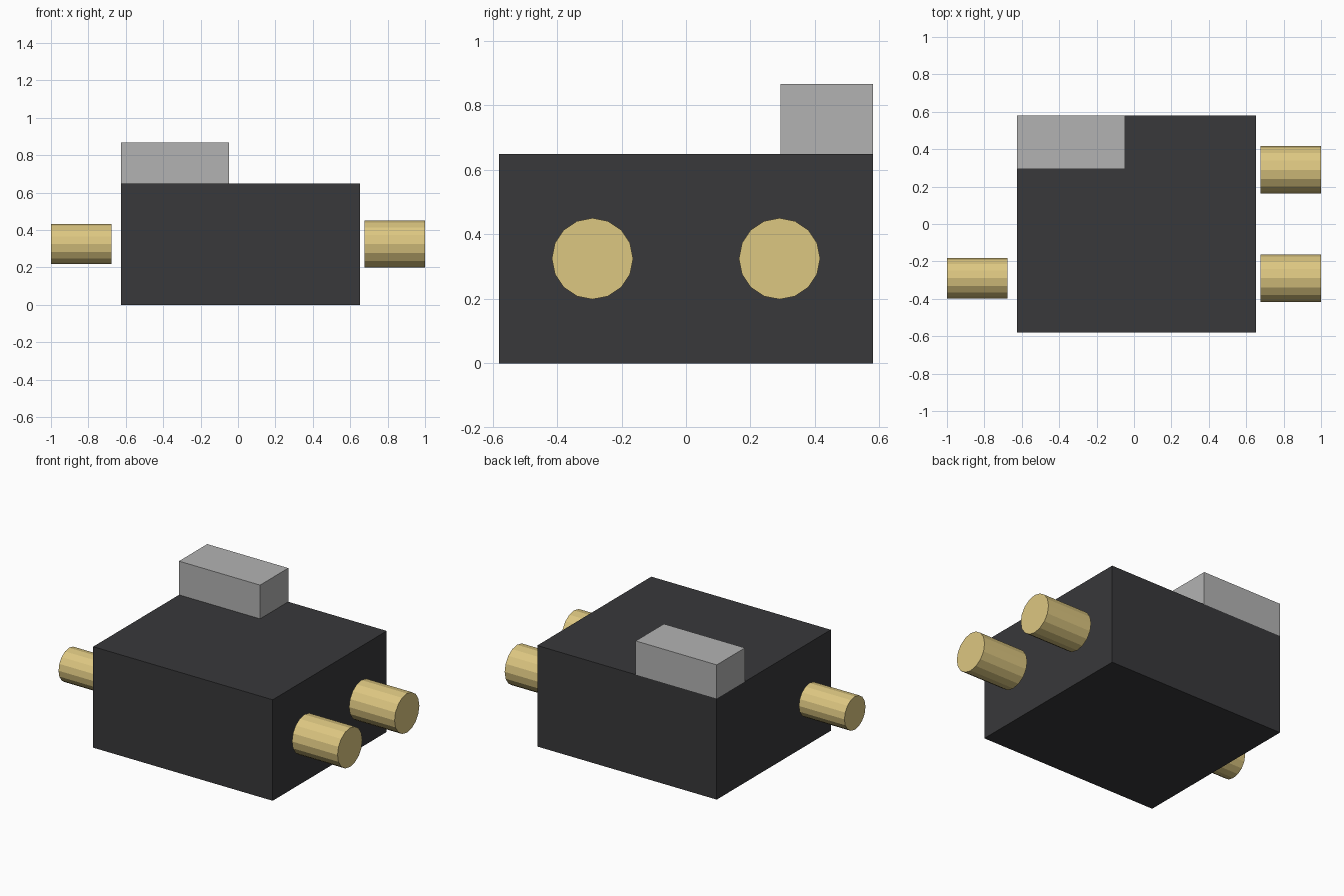
import bpy
import math

if "Cube" in bpy.data.objects:
    bpy.data.objects.remove(bpy.data.objects["Cube"])


def material(name, color):
    mat = bpy.data.materials.new(name)
    mat.diffuse_color = color
    mat.use_nodes = True
    mat.node_tree.nodes["Principled BSDF"].inputs["Base Color"].default_value = mat.diffuse_color
    return mat


def box(name, lo, hi, mat):
    centre = [(a + b) / 2 for a, b in zip(lo, hi)]
    bpy.ops.mesh.primitive_cube_add(size=1, location=centre)
    ob = bpy.context.object
    ob.name = name
    ob.scale = [b - a for a, b in zip(lo, hi)]
    bpy.ops.object.transform_apply(location=False, rotation=False, scale=True)
    ob.data.materials.append(mat)


def connector(name, x0, x1, y, radius, mat):
    bpy.ops.mesh.primitive_cylinder_add(
        vertices=16, radius=radius, depth=x1 - x0,
        location=((x0 + x1) / 2, y, 0.325), rotation=(0, math.pi / 2, 0))
    ob = bpy.context.object
    ob.name = name
    ob.data.materials.append(mat)


black = material("dark_plastic", (0.04, 0.04, 0.043, 1))
grey = material("grey_plastic", (0.45, 0.45, 0.45, 1))
brass = material("brass", (0.72, 0.57, 0.22, 1))

# Main housing and the raised block on its back left corner
box("housing", (-0.625, -0.58, 0), (0.653, 0.58, 0.65), black)
box("top_block", (-0.625, 0.293, 0.65), (-0.048, 0.58, 0.867), grey)

# Two wide connectors on the right, one narrower on the left
for side, y in (("front", -0.29), ("back", 0.29)):
    connector(f"right_{side}_connector", 0.676, 1.0, y, 0.126, brass)
connector("left_connector", -1.0, -0.676, -0.29, 0.107, brass)
